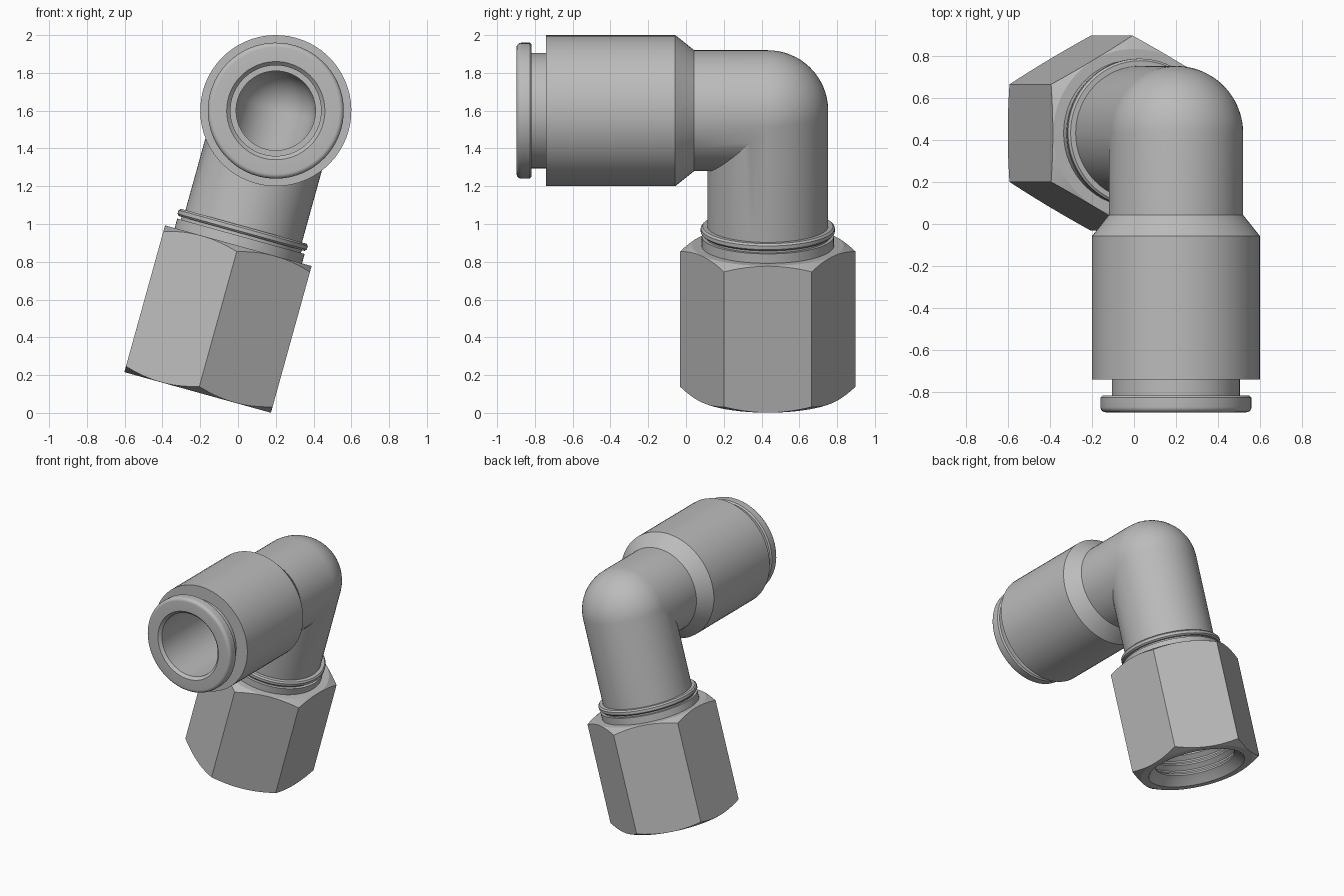
import bpy, bmesh
from math import sin, cos, pi, radians
from mathutils import Vector

if "Cube" in bpy.data.objects:
    bpy.data.objects.remove(bpy.data.objects["Cube"])

# Elbow frame: the inlet runs towards -y, the tilted leg runs down
SEG = 64
TILT = radians(15.5)
CENTRE = Vector((0.2, 0.433, 1.6))
UP = Vector((sin(TILT), 0, cos(TILT)))
SIDE = Vector((cos(TILT), 0, -sin(TILT)))
BACK = Vector((0, 1, 0))

metal = bpy.data.materials.new("satin_grey")
metal.use_nodes = True
GREY = (0.5, 0.5, 0.5, 1)
metal.diffuse_color = GREY
metal.node_tree.nodes["Principled BSDF"].inputs["Base Color"].default_value = GREY


def inlet(dist, r, n=SEG, turn=0):
    """Ring around the horizontal axis."""
    angles = [2 * pi * i / n + turn for i in range(n)]
    return [CENTRE - BACK * dist + r * (SIDE * cos(a) + UP * sin(a)) for a in angles]


def leg(dist, r, n=SEG, turn=0):
    """Ring around the tilted leg axis."""
    angles = [2 * pi * i / n + turn for i in range(n)]
    return [CENTRE - UP * dist + r * (SIDE * cos(a) + BACK * sin(a)) for a in angles]


def bend(r, steps=16):
    """Rings turning the corner: round outside, mitred inside."""
    rings = []
    for s in range(steps + 1):
        phi = pi / 2 * s / steps
        ring = []
        for i in range(SEG):
            a = 2 * pi * i / SEG
            h = r * sin(a)
            out = UP * cos(phi) + BACK * sin(phi) if h > 0 else UP + BACK
            ring.append(CENTRE + SIDE * r * cos(a) + out * h)
        rings.append(ring)
    return rings


def skin(name, rings, loop=True):
    """Skin rings into a closed wall, or cap both ends."""
    bm = bmesh.new()
    rows = [[bm.verts.new(p) for p in ring] for ring in rings]
    n = len(rows[0])
    pairs = list(zip(rows, rows[1:]))
    if loop:
        pairs.append((rows[-1], rows[0]))
    else:
        bm.faces.new(rows[0])
        bm.faces.new(rows[-1])
    for a, b in pairs:
        for i in range(n):
            j = (i + 1) % n
            bm.faces.new((a[i], a[j], b[j], b[i]))
    bmesh.ops.remove_doubles(bm, verts=bm.verts, dist=1e-5)
    bmesh.ops.recalc_face_normals(bm, faces=bm.faces)
    mesh = bpy.data.meshes.new(name)
    bm.to_mesh(mesh)
    bm.free()
    mesh.materials.append(metal)
    ob = bpy.data.objects.new(name, mesh)
    bpy.context.collection.objects.link(ob)
    return ob


def smooth(ob):
    bpy.ops.object.select_all(action='DESELECT')
    ob.select_set(True)
    bpy.context.view_layer.objects.active = ob
    bpy.ops.object.shade_smooth_by_angle(angle=radians(25))


# Elbow body: sleeve, shoulder, bend and leg, with the bore running back inside
sleeve = [(1.175, 0.27), (1.175, 0.4), (0.49, 0.4), (0.39, 0.32)]
collar = [(0.635, 0.32), (0.635, 0.345), (0.645, 0.355), (0.665, 0.355),
          (0.675, 0.345), (0.675, 0.33), (0.69, 0.33), (0.69, 0.35), (0.76, 0.35)]
body = [inlet(*p) for p in sleeve] + bend(0.32) + [leg(*p) for p in collar]
body += [leg(0.76, 0.21)] + bend(0.21)[::-1]
body += [inlet(0.6, 0.21), inlet(0.6, 0.27)]
smooth(skin("elbow_body", body))

# Release collar: a flanged ring with rounded rim that slides into the sleeve
flange = [(0.62, 0.24), (0.62, 0.265), (1.1, 0.265), (1.1, 0.305), (1.25, 0.305),
          (1.25, 0.35), (1.26, 0.36)]
flange += [(1.305 + 0.025 * sin(a), 0.335 + 0.025 * cos(a))
           for a in (k * pi / 12 for k in range(7))]
flange += [(1.33, 0.26), (1.31, 0.24)]
smooth(skin("release_collar", [inlet(*p) for p in flange]))

# Hex nut: a turned blank with chamfered ends and threaded bore, cut to six sides
TOP, END = 0.742, 1.548
blank = [(TOP, 0.2), (TOP, 0.401), (TOP + 0.06, 0.521), (END - 0.06, 0.521),
         (END, 0.401), (END, 0.345), (END - 0.04, 0.31)]
PITCH = 0.075
for k in range(7):
    t = END - 0.04 - k * PITCH
    blank += [(t - 0.3 * PITCH, 0.285), (t - 0.45 * PITCH, 0.285),
              (t - 0.75 * PITCH, 0.315), (t - 0.9 * PITCH, 0.315)]
blank += [(0.93, 0.3), (0.93, 0.2)]
nut = skin("hex_nut", [leg(*p) for p in blank])
prism = skin("hex_cutter", [leg(t, 0.465, 6, pi / 6) for t in (0.6, 1.7)], loop=False)
prism.hide_render = True
cut = nut.modifiers.new("six_sides", 'BOOLEAN')
cut.operation = 'INTERSECT'
cut.solver = 'EXACT'
cut.object = prism
bpy.context.view_layer.update()
shaped = bpy.data.meshes.new_from_object(
    nut.evaluated_get(bpy.context.evaluated_depsgraph_get()))
nut.modifiers.clear()
nut.data = shaped
bpy.data.objects.remove(prism)
smooth(nut)
